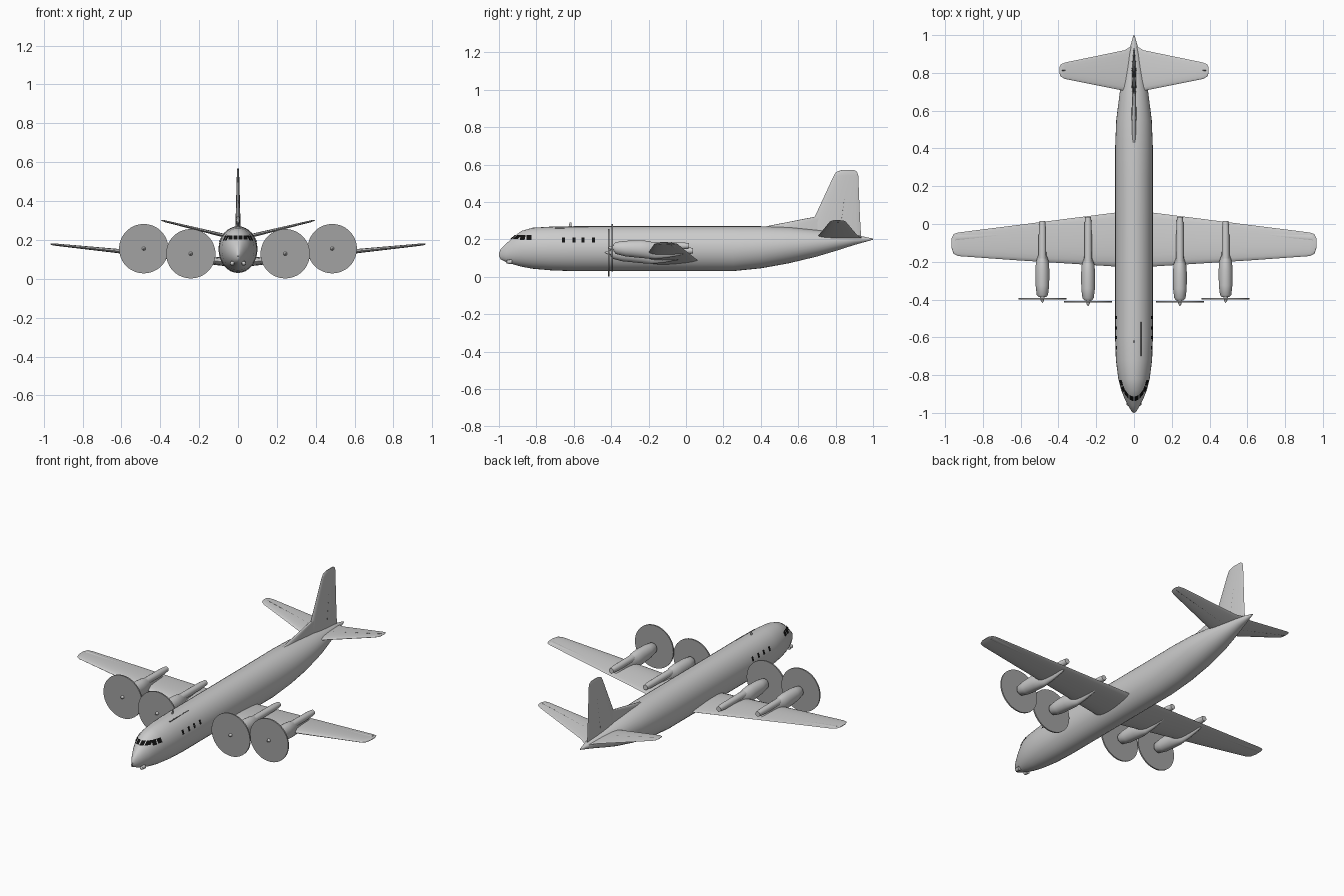
import bpy, bmesh, math
from mathutils import Vector

old = bpy.data.objects.get("Cube")
if old:
    bpy.data.objects.remove(old, do_unlink=True)


def material(name, v):
    m = bpy.data.materials.new(name)
    m.use_nodes = True
    m.diffuse_color = (v, v, v, 1)
    b = m.node_tree.nodes["Principled BSDF"]
    b.inputs["Base Color"].default_value = (v, v, v, 1)
    b.inputs["Roughness"].default_value = 0.6
    return m


GREY = material("light grey", 0.6)
DISC = material("propeller grey", 0.36)
DARK = material("gap grey", 0.12)
BLACK = material("window black", 0.005)


def finish(name, bm, mat, mirror=False, smooth=True):
    me = bpy.data.meshes.new(name)
    bm.to_mesh(me)
    bm.free()
    ob = bpy.data.objects.new(name, me)
    bpy.context.collection.objects.link(ob)
    me.materials.append(mat)
    if smooth:
        bpy.ops.object.select_all(action="DESELECT")
        ob.select_set(True)
        bpy.context.view_layer.objects.active = ob
        bpy.ops.object.shade_smooth_by_angle(angle=math.radians(40))
    if mirror:
        ob.modifiers.new("Mirror", "MIRROR").use_axis[0] = True
    return ob


def loft(name, rings, mat, mirror=False):
    """Skin a list of equal point rings and cap both ends."""
    bm = bmesh.new()
    vs = [[bm.verts.new(p) for p in r] for r in rings]
    n = len(vs[0])
    for a, b in zip(vs, vs[1:]):
        for i in range(n):
            j = (i + 1) % n
            bm.faces.new((a[i], a[j], b[j], b[i]))
    bm.faces.new(vs[0])
    bm.faces.new(vs[-1])
    bmesh.ops.recalc_face_normals(bm, faces=bm.faces)
    return finish(name, bm, mat, mirror)


def oval(y, w, bottom, top, x=0, z=0, n=32):
    c, h = z + (bottom + top) / 2, (top - bottom) / 2
    return [(x + w * math.cos(2 * math.pi * i / n), y,
             c + h * math.sin(2 * math.pi * i / n)) for i in range(n)]


def foil(front, back, t, place, n=20):
    """Teardrop section; place maps (chord, thickness) to a 3D point."""
    pts = []
    for i in range(n):
        a = 2 * math.pi * i / n
        u = (1 - math.cos(a)) / 2
        pts.append(place(front + (back - front) * u,
                         1.3 * t * math.sin(a) * (1 - 0.55 * u)))
    return pts


def surface(name, sections, lift, mat=GREY):
    """Mirrored flying surface: sections are (x, front, back, half thickness)."""
    rings = [foil(f, b, t, lambda c, d, x=x: (x, c, lift(x) + d))
             for x, f, b, t in sections]
    return loft(name, rings, mat, True)


def upright(name, sections, mat=GREY):
    """Vertical surface: sections are (z, front, back, half thickness)."""
    rings = [foil(f, b, t, lambda c, d, z=z: (d, c, z)) for z, f, b, t in sections]
    return loft(name, rings, mat)


# Fuselage: y, half width, bottom, top
HULL = [(-1, .003, .11, .125), (-.99, .014, .092, .15), (-.96, .032, .078, .178),
        (-.92, .052, .065, .215), (-.88, .068, .054, .245), (-.82, .083, .043, .262),
        (-.72, .096, .034, .268), (-.6, .1, .03, .27), (.25, .1, .03, .27),
        (.4, .1, .045, .27), (.55, .094, .072, .265), (.7, .075, .108, .25),
        (.8, .054, .138, .238), (.9, .031, .17, .225), (1, .003, .198, .204)]
loft("fuselage", [oval(*s) for s in HULL], GREY)


def side_x(y, z):
    for a, b in zip(HULL, HULL[1:]):
        if a[0] <= y <= b[0]:
            f = (y - a[0]) / (b[0] - a[0])
            w, lo, hi = [a[k] + (b[k] - a[k]) * f for k in (1, 2, 3)]
            q = (2 * z - lo - hi) / (hi - lo)
            return w * math.sqrt(max(0, 1 - q * q))
    return 0


def nose_y(x, z):
    lo, hi = -1, -.6
    for _ in range(30):
        mid = (lo + hi) / 2
        if side_x(mid, z) > abs(x):
            hi = mid
        else:
            lo = mid
    return hi


# Windows: panes lying just above the skin
panes = bmesh.new()


def pane(corners):
    face = panes.faces.new([panes.verts.new(c) for c in corners])
    face.normal_update()
    out = face.calc_center_median() - Vector((0, -.6, .15))
    if face.normal.dot(out) < 0:
        face.normal_flip()
    for v in face.verts:
        v.co += face.normal * .004


def side_pane(s, y0, y1, z0, z1, rake=0):
    pts = [(y0, z0), (y1, z0), (y1 + rake, z1), (y0 + rake, z1)]
    pane([(s * side_x(y, z), y, z) for y, z in pts])


for s in (-1, 1):
    for y in (-.655, -.6, -.55, -.495):
        for k in (0, 1):
            z = .183 + k * .0125
            side_pane(s, y - .008, y + .008, z, z + .0125)
    side_pane(s, -.888, -.862, .194, .222, .006)
    side_pane(s, -.853, -.825, .196, .222)
for x in (-.037, -.0125, .0125, .037):
    a, b = x - .0105, x + .0105
    pane([(px, nose_y(px, z), z)
          for px, z in ((a, .2), (b, .2), (b, .221), (a, .221))])
finish("windows", panes, BLACK, smooth=False)


# Wings
def wing_z(x):
    return .08 + .102 * x


surface("wings", [(0, -.232, .07, .023), (.1, -.225, .06, .021), (.62, -.192, -.006, .011),
                  (.93, -.17, -.045, .006), (.955, -.158, -.053, .005),
                  (.965, -.13, -.075, .002)], wing_z)
surface("ailerons", [(.63, -.064, -.036, .0065), (.945, -.09, -.056, .0055)], wing_z)


# Tailplane with elevator gaps
def tail_z(x):
    return .205 + .243 * x


surface("tailplane", [(0, .69, .95, .011), (.05, .705, .92, .01), (.365, .768, .855, .005),
                      (.388, .78, .845, .004), (.395, .8, .83, .001)], tail_z)
surface("elevator_gaps", [(.05, .81, .817, .0095), (.38, .81, .817, .005)], tail_z, DARK)

# Fin, dorsal fillet and rudder gap
upright("fin", [(.2, .66, .937, .014), (.32, .688, .93, .012), (.54, .79, .921, .006),
                (.56, .803, .915, .005), (.57, .83, .9, .002)])
upright("dorsal_fillet", [(.22, .4, .85, .014), (.268, .42, .85, .012),
                          (.32, .685, .8, .008)])
upright("rudder_gap", [(.25, .822, .828, .012), (.55, .862, .868, .005)], DARK)

# Engines: pod under the wing, exhaust tube above it, spinner and propeller disc
POD = [(.008, .02, -.02, .02), (.02, .03, -.033, .03), (.07, .036, -.046, .037),
       (.15, .037, -.054, .04), (.195, .034, -.058, .036), (.23, .022, -.06, .026),
       (.29, .017, -.054, .015), (.36, .01, -.042, -.01), (.38, .004, -.036, -.02)]
for label, x, y, z, end in (("inner", .243, -.412, .129, .45),
                            ("outer", .485, -.395, .155, .41)):
    loft(label + "_engine_pods",
         [oval(y + d, w, lo, hi, x, z, 24) for d, w, lo, hi in POD], GREY, True)
    loft(label + "_exhaust_tubes",
         [oval(y + d, r, -r, r, x, z + .01, 16)
          for d, r in ((.15, .022), (.25, .02), (end - .04, .019), (end, .015))],
         GREY, True)
    loft(label + "_propeller_discs",
         [oval(y + d, .127, -.127, .127, x, z, 48) for d in (-.004, .004)], DISC, True)
    loft(label + "_spinners",
         [oval(y + d, r, -r, r, x, z, 16)
          for d, r in ((-.023, .001), (-.012, .008), (.012, .013))], GREY, True)

# Roof rail and mast antenna
loft("roof_rail", [oval(y, .003, .255, .263, .036, 0, 8) for y in (-.7, -.52)], DARK)
upright("mast_antenna", [(.26, -.63, -.61, .003), (.29, -.622, -.612, .002)])

# Chin lamps
loft("chin_lamps", [oval(y, r, -r, r, .03, .08, 12)
                    for y, r in ((-.962, .003), (-.957, .01), (-.93, .012))], GREY, True)
